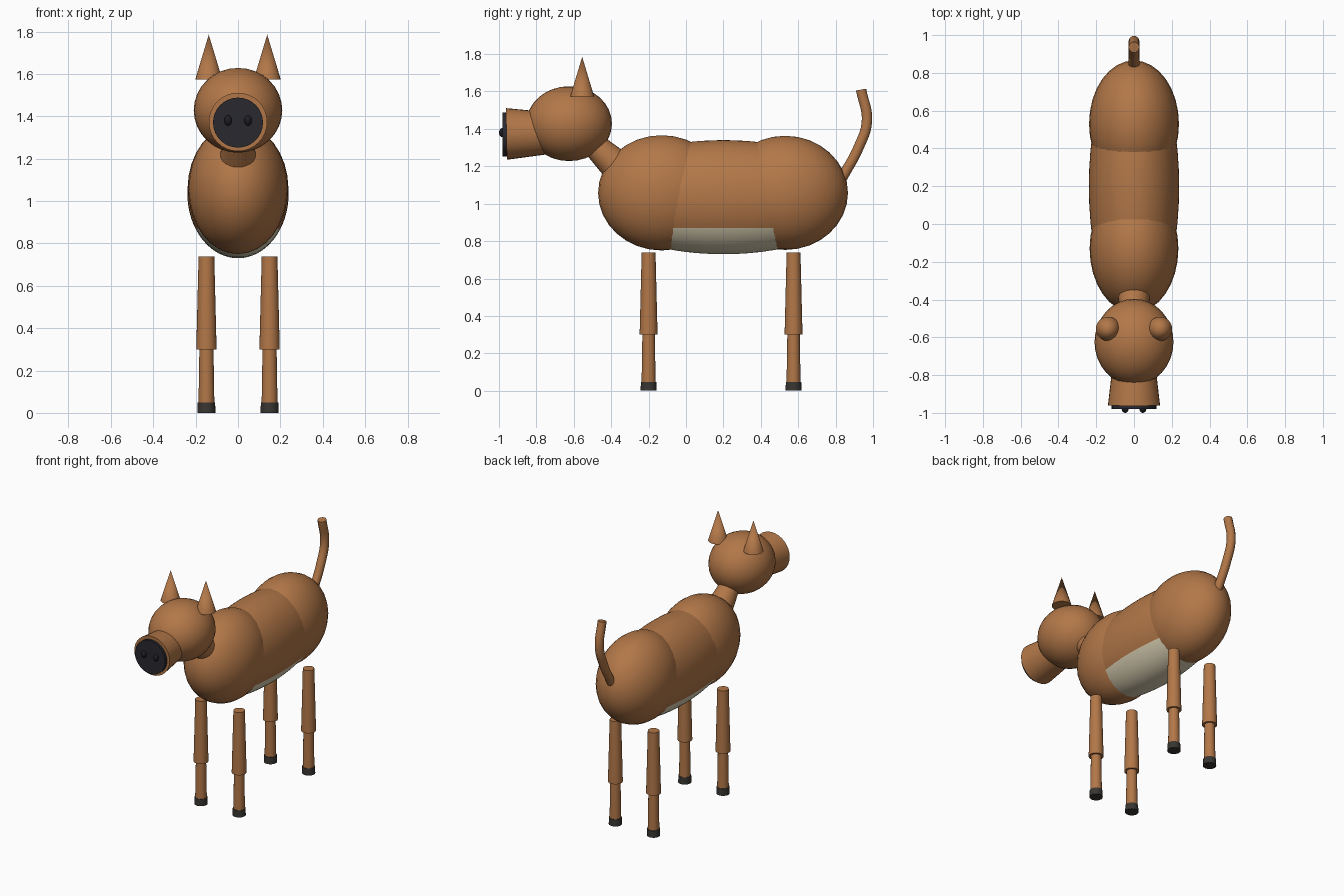
import bpy
import bmesh
import math
from mathutils import Vector

if "Cube" in bpy.data.objects:
    bpy.data.objects.remove(bpy.data.objects["Cube"])


def material(name, r, g, b):
    m = bpy.data.materials.new(name)
    m.use_nodes = True
    m.diffuse_color = (r, g, b, 1)
    m.node_tree.nodes["Principled BSDF"].inputs["Base Color"].default_value = (r, g, b, 1)
    return m


BROWN = material("warm brown coat", 0.445, 0.185, 0.065)
CREAM = material("cream belly", 0.70, 0.63, 0.45)
NOSE = material("black nose", 0.021, 0.021, 0.028)
NOSTRIL = material("dark nostril", 0.013, 0.013, 0.017)
HOOF = material("dark hoof", 0.04, 0.036, 0.031)


def finish(name, mat):
    ob = bpy.context.object
    ob.name = name
    ob.data.materials.append(mat)
    bpy.ops.object.shade_smooth_by_angle(angle=math.radians(40))
    return ob


def ellipsoid(name, mat, centre, radii, segments=32, rings=16):
    bpy.ops.mesh.primitive_uv_sphere_add(segments=segments, ring_count=rings, location=centre)
    bpy.context.object.scale = radii
    bpy.ops.object.transform_apply(location=False, rotation=False)
    return finish(name, mat)


def frustum(name, mat, start, end, r_start, r_end, sides=24):
    start, end = Vector(start), Vector(end)
    axis = end - start
    bpy.ops.mesh.primitive_cone_add(vertices=sides, radius1=r_start, radius2=r_end,
                                    depth=axis.length, location=(start + end) / 2,
                                    rotation=axis.to_track_quat('Z', 'Y').to_euler())
    return finish(name, mat)


# Body: chest and hindquarters overlapping a long barrel
ellipsoid("chest", BROWN, (0, -0.13, 1.058), (0.235, 0.34, 0.308))
ellipsoid("hindquarters", BROWN, (0, 0.53, 1.058), (0.238, 0.336, 0.305))
barrel = ellipsoid("barrel", BROWN, (0, 0.2, 1.035), (0.239, 0.72, 0.305), 48, 32)
barrel.data.materials.append(CREAM)

# Trim the barrel ends inside the body and colour its underside
bm = bmesh.new()
bm.from_mesh(barrel.data)
BELLY = -0.165
for co, no, trim in (((0, 0.4, 0), (0, 1, 0), True),
                     ((0, -0.4, 0), (0, -1, 0), True),
                     ((0, 0, BELLY), (0, 0, 1), False)):
    bmesh.ops.bisect_plane(bm, geom=bm.verts[:] + bm.edges[:] + bm.faces[:],
                           plane_co=co, plane_no=no, clear_outer=trim)
for f in bm.faces:
    f.material_index = int(f.calc_center_median().z < BELLY)
bm.to_mesh(barrel.data)
bm.free()

# Neck and head
frustum("neck", BROWN, (0, -0.55, 1.37), (0, -0.30, 1.135), 0.055, 0.10)
ellipsoid("head", BROWN, (0, -0.625, 1.428), (0.209, 0.229, 0.2))
frustum("muzzle", BROWN, (0, -0.70, 1.378), (0, -0.96, 1.373), 0.108, 0.138, 32)
frustum("nose", NOSE, (0, -0.955, 1.37), (0, -0.98, 1.37), 0.118, 0.118, 32)

# Tail: a bent tube of even thickness
curve = bpy.data.curves.new("tail", 'CURVE')
curve.dimensions = '3D'
curve.bevel_depth = 0.029
curve.bevel_resolution = 3
curve.use_fill_caps = True
path = [(0.80, 1.08), (0.85, 1.165), (0.92, 1.295), (0.967, 1.44), (0.936, 1.61)]
spline = curve.splines.new('BEZIER')
spline.bezier_points.add(len(path) - 1)
for p, (y, z) in zip(spline.bezier_points, path):
    p.co = (0, y, z)
    p.handle_left_type = p.handle_right_type = 'AUTO'
tail = bpy.data.objects.new("tail", curve)
bpy.context.collection.objects.link(tail)
bpy.ops.object.select_all(action='DESELECT')
tail.select_set(True)
bpy.context.view_layer.objects.active = tail
bpy.ops.object.convert(target='MESH')
finish("tail", BROWN)

# Paired parts
for side, s in (("left", 1), ("right", -1)):
    frustum(side + "_ear", BROWN, (s * 0.138, -0.555, 1.573), (s * 0.138, -0.555, 1.785), 0.064, 0)
    ellipsoid(side + "_nostril", NOSTRIL, (s * 0.047, -0.98, 1.38), (0.018, 0.02, 0.025), 16, 8)
    for end, y in (("front", -0.2), ("rear", 0.575)):
        name = f"{end}_{side}_"
        x = s * 0.149
        frustum(name + "upper_leg", BROWN, (x, y, 0.3), (x, y, 0.738), 0.048, 0.037)
        frustum(name + "lower_leg", BROWN, (x, y, 0.01), (x, y, 0.32), 0.038, 0.033)
        frustum(name + "hoof", HOOF, (x, y, 0), (x, y, 0.048), 0.043, 0.041)
